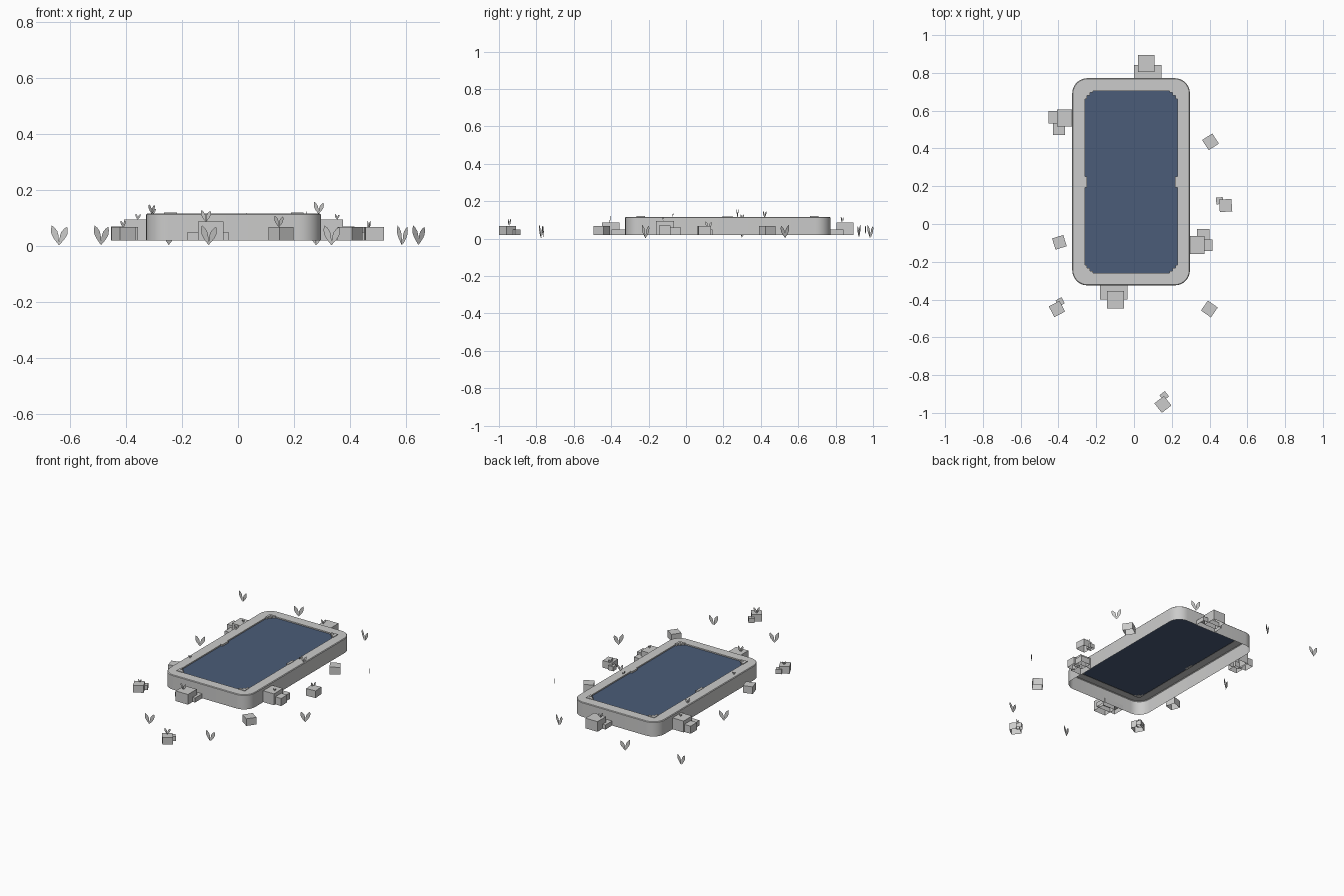
import bpy, bmesh, math
from mathutils import Matrix, Vector

if "Cube" in bpy.data.objects:
    bpy.data.objects.remove(bpy.data.objects["Cube"])


def material(name, rgb):
    m = bpy.data.materials.new(name)
    m.diffuse_color = (*rgb, 1)
    m.use_nodes = True
    m.node_tree.nodes["Principled BSDF"].inputs["Base Color"].default_value = m.diffuse_color
    return m


GREY = material("stone grey", (0.6, 0.6, 0.595))
BLUE = material("water blue", (0.07, 0.107, 0.188))


def finish(name, bm, mat):
    me = bpy.data.meshes.new(name)
    bm.to_mesh(me)
    bm.free()
    me.materials.append(mat)
    ob = bpy.data.objects.new(name, me)
    bpy.context.collection.objects.link(ob)
    return ob


def rounded_loop(bm, x0, x1, y0, y1, r, z, n=8):
    """Rounded rectangle of vertices, counter-clockwise."""
    loop = []
    corners = [(x1 - r, y1 - r), (x0 + r, y1 - r), (x0 + r, y0 + r), (x1 - r, y0 + r)]
    for k, (cx, cy) in enumerate(corners):
        for i in range(n + 1):
            a = math.pi / 2 * (k + i / n)
            loop.append(bm.verts.new((cx + r * math.cos(a), cy + r * math.sin(a), z)))
    return loop


def bridge(bm, a, b):
    for i in range(len(a)):
        j = (i + 1) % len(a)
        bm.faces.new((a[i], a[j], b[j], b[i]))


# Frame: open-bottomed rim with outer wall, flat top ring and short inner lip
X0, X1, Y0, Y1 = -0.327, 0.296, -0.325, 0.772
SX0, SX1, SY0, SY1 = -0.26, 0.23, -0.26, 0.705
bm = bmesh.new()
loops = [rounded_loop(bm, X0, X1, Y0, Y1, 0.08, 0.02),
         rounded_loop(bm, X0, X1, Y0, Y1, 0.08, 0.112),
         rounded_loop(bm, X0 + .004, X1 - .004, Y0 + .004, Y1 - .004, 0.076, 0.116),
         rounded_loop(bm, SX0, SX1, SY0, SY1, 0.008, 0.116),
         rounded_loop(bm, SX0, SX1, SY0, SY1, 0.008, 0.106)]
for a, b in zip(loops, loops[1:]):
    bridge(bm, a, b)
frame = finish("rim", bm, GREY)
bpy.context.view_layer.objects.active = frame
frame.select_set(True)
bpy.ops.object.shade_smooth_by_angle(angle=math.radians(30))

# Water surface
bm = bmesh.new()
bm.faces.new(rounded_loop(bm, SX0, SX1, SY0, SY1, 0.008, 0.108))
finish("water_surface", bm, BLUE)


def add_box(bm, x, y, sx, sy, z0, z1, rot=0, bottom=False):
    m = (Matrix.Translation((x, y, (z0 + z1) / 2)) @ Matrix.Rotation(math.radians(rot), 4, 'Z')
         @ Matrix.Diagonal((sx, sy, z1 - z0, 1)))
    verts = bmesh.ops.create_cube(bm, size=1, matrix=m)["verts"]
    if not bottom:
        faces = {f for v in verts for f in v.link_faces}
        low = min(faces, key=lambda f: f.calc_center_median().z)
        bmesh.ops.delete(bm, geom=[low], context='FACES_ONLY')


# Small clips around the water: an L at each corner, a bar at each long side
bm = bmesh.new()
for x, dx in ((SX0, 1), (SX1, -1)):
    for y, dy in ((SY0, 1), (SY1, -1)):
        add_box(bm, x + dx * .019, y + dy * .003, .046, .014, .107, .120, 0, True)
        add_box(bm, x + dx * .003, y + dy * .019, .014, .046, .107, .120, 0, True)
        add_box(bm, x + dx * .016, y + dy * .016, .02, .02, .107, .118, 0, True)
    add_box(bm, x + dx * .004, (SY0 + SY1) / 2, .016, .06, .107, .119, 0, True)
finish("rim_clips", bm, GREY)

# Stepped rocks against each side of the rim: x, y, sx, sy, top
stepped = {
    "back_rocks": [(.072, .805, .145, .072, .05), (.064, .85, .088, .09, .087)],
    "front_rocks": [(-.107, -.36, .145, .078, .05), (-.097, -.402, .09, .092, .087)],
    "left_rocks": [(-.367, .562, .08, .09, .095), (-.425, .565, .055, .066, .07),
                   (-.397, .505, .062, .065, .055)],
    "right_rocks": [(.334, -.112, .08, .095, .095), (.367, -.065, .068, .075, .06),
                    (.39, -.113, .052, .062, .07)],
}
for name, parts in stepped.items():
    bm = bmesh.new()
    for x, y, sx, sy, top in parts:
        add_box(bm, x, y, sx, sy, .02, top)
    finish(name, bm, GREY)

# Loose rocks: x, y, size, turn
loose = [(.405, .435, .064, 33), (.485, .098, .066, 4), (-.395, -.097, .062, 17),
         (-.408, -.45, .064, 28), (.399, -.45, .064, -35), (.153, -.955, .064, 38)]
for i, (x, y, s, rot) in enumerate(loose):
    bm = bmesh.new()
    add_box(bm, x, y, s, s, .02, .067, rot)
    finish(f"loose_rock_{i + 1}", bm, GREY)

# Pebbles leaning on loose rocks
bm = bmesh.new()
for x, y, rot in ((.453, .123, 4), (-.391, -.412, 28), (.16, -.91, 38)):
    add_box(bm, x, y, .036, .036, .02, .05, rot)
finish("pebbles", bm, GREY)


def sprout(name, x, y, z, scale, rot):
    """Two flat pointed leaves in a V."""
    bm = bmesh.new()
    profile = [(0, 0), (.2, .45), (.45, .9), (.65, 1), (.85, .6), (1, 0)]
    for side, length, lean in ((-1, .075, 20), (1, .072, 24)):
        pts = ([(w * .0115, t) for t, w in profile]
               + [(-w * .0115, t) for t, w in profile[-2:0:-1]])
        a = math.radians(lean) * side
        verts = []
        for w, t in pts:
            px = w * math.cos(a) + t * length * math.sin(a)
            pz = -w * math.sin(a) + t * length * math.cos(a)
            verts.append(bm.verts.new((px, side * .001, max(pz, 0))))
        bm.faces.new(verts)
    bm.transform(Matrix.Translation((x, y, z)) @ Matrix.Rotation(math.radians(rot), 4, 'Z')
                 @ Matrix.Scale(scale, 4))
    finish(name, bm, GREY)


# Sprouts on the ground
ground = [(-.638, .96, -6), (-.247, .985, 30), (.278, .925, -18), (.585, .53, -52),
          (.643, -.217, 40), (-.488, .3, 25), (-.105, -.775, 20), (.333, -.765, 8)]
for i, (x, y, rot) in enumerate(ground):
    sprout(f"ground_sprout_{i + 1}", x, y, .003, 1.0, rot)

# Smaller sprouts on the rim and rocks
perched = [(-.308, .42, .114, .5, 40), (.287, .275, .114, .62, 12), (-.302, -.07, .114, .3, 10),
           (.245, .3, .106, .35, 80), (.038, .835, .086, .45, 35), (-.115, -.407, .086, .6, 8),
           (.353, -.122, .094, .28, 20), (-.357, .565, .094, .3, 5),
           (.466, .12, .05, .6, 70), (-.41, -.44, .066, .35, 30), (.145, -.945, .066, .6, 25)]
for i, (x, y, z, s, rot) in enumerate(perched):
    sprout(f"perched_sprout_{i + 1}", x, y, z, s, rot)
